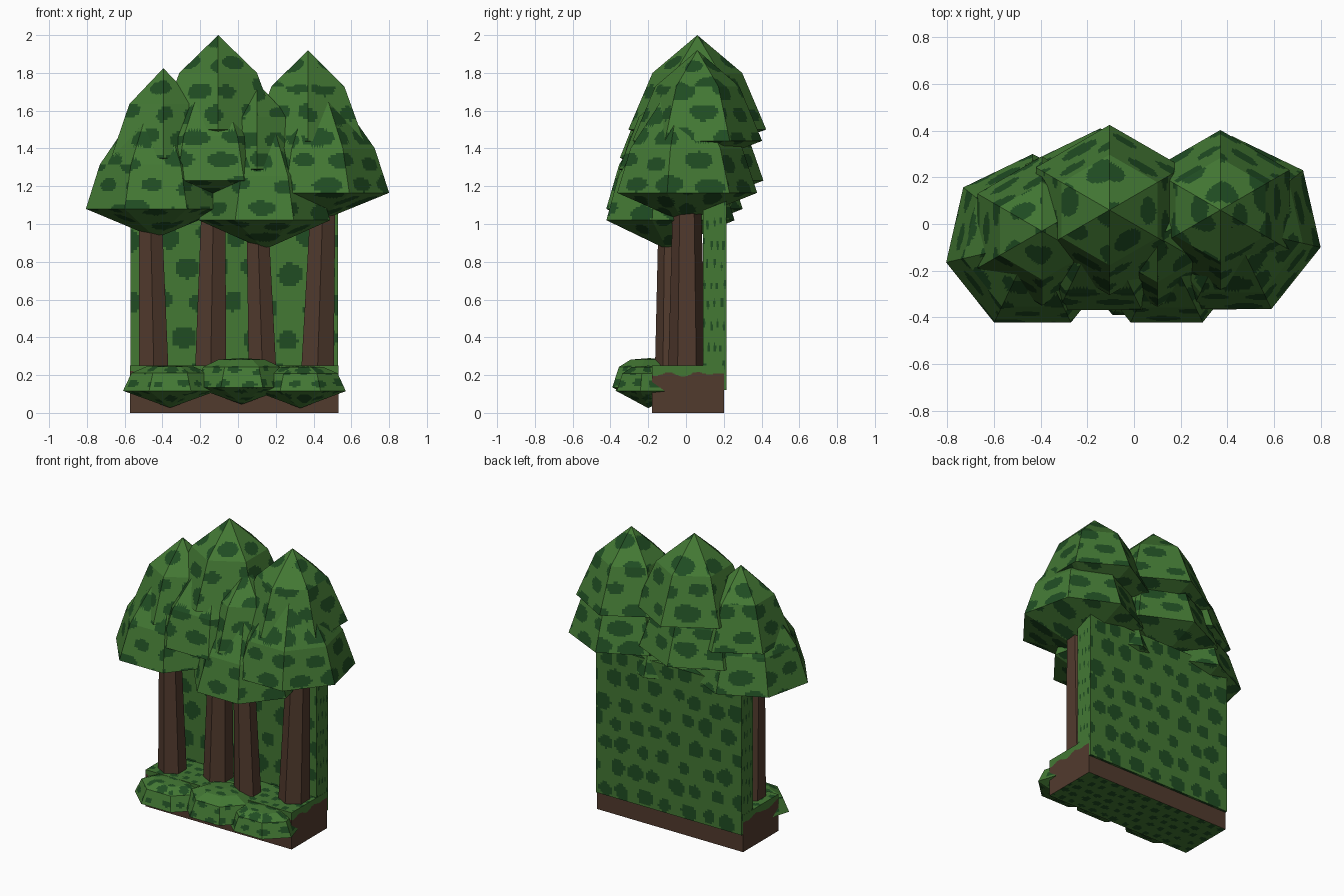
import bpy, bmesh, math
from mathutils import Vector, noise

cube = bpy.data.objects.get("Cube")
if cube:
    bpy.data.objects.remove(cube)


def material(name, rgb):
    m = bpy.data.materials.new(name)
    m.use_nodes = True
    m.diffuse_color = (*rgb, 1)
    m.node_tree.nodes["Principled BSDF"].inputs["Base Color"].default_value = (*rgb, 1)
    return m


LEAF = material("leaf_green", (0.056, 0.188, 0.034))
DARK = material("dark_green", (0.014, 0.073, 0.016))
BARK = material("bark_brown", (0.083, 0.043, 0.027))


def chance(i, j, k):
    return (math.sin(i * 12.99 + j * 78.23 + k * 37.7) * 43758.5) % 1


def spot(p, n, width, height, size):
    """1 inside a rounded dark spot: one loose spot per staggered cell of the face."""
    if abs(n.z) > 0.9:
        u, v = p.x, p.y
    else:
        side = Vector((-n.y, n.x, 0)).normalized()
        u, v = p.dot(side) + 3.7 * n.x, p.z
    u, v = u / width, v / height + 0.3
    j = math.floor(v)
    u += 0.5 * (j % 2)
    i = math.floor(u)
    du = u - i - 0.35 - 0.3 * chance(i, j, 1)
    dv = v - j - 0.35 - 0.3 * chance(i, j, 2)
    radius = size * (0.8 + 0.4 * chance(i, j, 3))
    radius *= 1 + 0.2 * noise.noise(Vector((u * 2, v * 2, 0.5)))
    return int(du * du + dv * dv < radius * radius)


def finish(name, bm, mats, rule=None, cuts=0):
    """Flat shaded object; cells are fine enough to carry the spots."""
    bmesh.ops.recalc_face_normals(bm, faces=bm.faces)
    if cuts:
        bmesh.ops.subdivide_edges(bm, edges=bm.edges[:], cuts=cuts, use_grid_fill=True)
    bm.normal_update()
    if rule:
        for f in bm.faces:
            f.material_index = rule(f.calc_center_median(), f.normal)
    mesh = bpy.data.meshes.new(name)
    bm.to_mesh(mesh)
    bm.free()
    for m in mats:
        mesh.materials.append(m)
    obj = bpy.data.objects.new(name, mesh)
    bpy.context.collection.objects.link(obj)


def stack(sides, profile, depth=1):
    """Rings (x, y, z, radius) joined bottom to top; radius 0 makes a tip."""
    bm = bmesh.new()
    rings = []
    for x, y, z, r in profile:
        if r == 0:
            rings.append([bm.verts.new((x, y, z))] * sides)
            continue
        turn = [math.pi / 2 + math.tau * i / sides for i in range(sides)]
        rings.append([bm.verts.new((x + r * math.cos(a), y + r * depth * math.sin(a), z)) for a in turn])
    for low, high in zip(rings, rings[1:]):
        for i in range(sides):
            j = (i + 1) % sides
            corners = [low[i], low[j], high[j], high[i]]
            bm.faces.new(list(dict.fromkeys(corners)))
    return bm


def box(lo, hi):
    bm = bmesh.new()
    bmesh.ops.create_cube(bm, size=1)
    for v in bm.verts:
        v.co = [lo[i] + (v.co[i] + 0.5) * (hi[i] - lo[i]) for i in range(3)]
    return bm


def leaf_rule(p, n):
    return spot(p, n, 0.23, 0.13, 0.31)


def wall_rule(p, n):
    if abs(n.x) > 0.5:  # thin streaks on the narrow ends
        return spot(p, n, 0.035, 0.11, 0.2)
    if n.y > 0.5:
        return spot(p, n, 0.155, 0.15, 0.33)
    return spot(p, n, 0.19, 0.18, 0.3)


def bush_rule(p, n):
    return spot(p, n, 0.12, 0.07, 0.27)


def base_rule(p, n):
    # brown sides with a ragged grass lip; grass above and below
    lip = 0.207 + 0.025 * noise.noise(Vector((p.x * 12, p.y * 12, 0.4)))
    if abs(n.z) < 0.5:
        return 2 if p.z < lip else 0
    return spot(p, n, 0.085, 0.08, 0.28)


# Earth base and hedge wall
finish("earth_base", box((-0.571, -0.18, 0), (0.531, 0.2, 0.25)), [LEAF, DARK, BARK], base_rule, 59)
finish("hedge_wall", box((-0.57, 0.09, 0.12), (0.53, 0.215, 1.13)), [LEAF, DARK], wall_rule, 63)

# Trees: trunk foot, lower crown (x, y, z, radius), upper crown (x, y, z, radius, height)
TREES = {
    "right": ((-0.445, -0.07, 0.09), (-0.435, -0.08, 1.08, 0.38), (-0.395, -0.03, 1.35, 0.32, 0.475)),
    "back": ((-0.145, -0.005, 0.096), (-0.145, 0.0, 1.23, 0.41), (-0.105, 0.06, 1.50, 0.365, 0.5)),
    "front": ((0.13, -0.08, 0.085), (0.14, -0.1, 1.02, 0.357), (0.1, -0.055, 1.29, 0.3, 0.46)),
    "left": ((0.42, 0.005, 0.1), (0.42, -0.013, 1.165, 0.39), (0.37, 0.06, 1.44, 0.343, 0.48)),
}
LEAN = {"right": -0.465, "back": -0.13, "front": 0.1, "left": 0.45}
for name, (foot, lower, upper) in TREES.items():
    x, y, r = foot
    trunk = [(x, y, 0.2, r), (LEAN[name], y, 1.12, r * 0.75), (LEAN[name], y, 1.13, 0)]
    finish(name + "_tree_trunk", stack(6, trunk), [BARK])

    x, y, z, r = lower
    crown = [(x, y, z - 0.155, 0), (x, y, z, r), (x, y, z + 0.235, r * 0.8), (x, y, z + 0.67, 0)]
    finish(name + "_tree_lower_crown", stack(7, crown), [LEAF, DARK], leaf_rule, 19)

    x, y, z, r, h = upper
    crown = [(x, y, z - 0.13, 0), (x, y, z, r), (x, y, z + h * 0.6, r * 0.65), (x, y, z + h, 0)]
    finish(name + "_tree_upper_crown", stack(6, crown), [LEAF, DARK], leaf_rule, 19)

# Low bushes along the front: centre, radius, height, depth
BUSHES = {
    "right": (-0.36, -0.2, 0.117, 0.255, 0.135, 0.75),
    "middle": (0.02, -0.195, 0.135, 0.255, 0.155, 0.85),
    "left": (0.33, -0.2, 0.115, 0.247, 0.135, 0.75),
}
for name, (x, y, z, r, h, depth) in BUSHES.items():
    shape = [(x, y, z - 0.09, 0), (x, y, z, r), (x, y, z + h * 0.7, r * 0.82),
             (x, y, z + h * 0.95, r * 0.5), (x, y, z + h, 0)]
    finish(name + "_bush", stack(7, shape, depth), [LEAF, DARK], bush_rule, 9)
